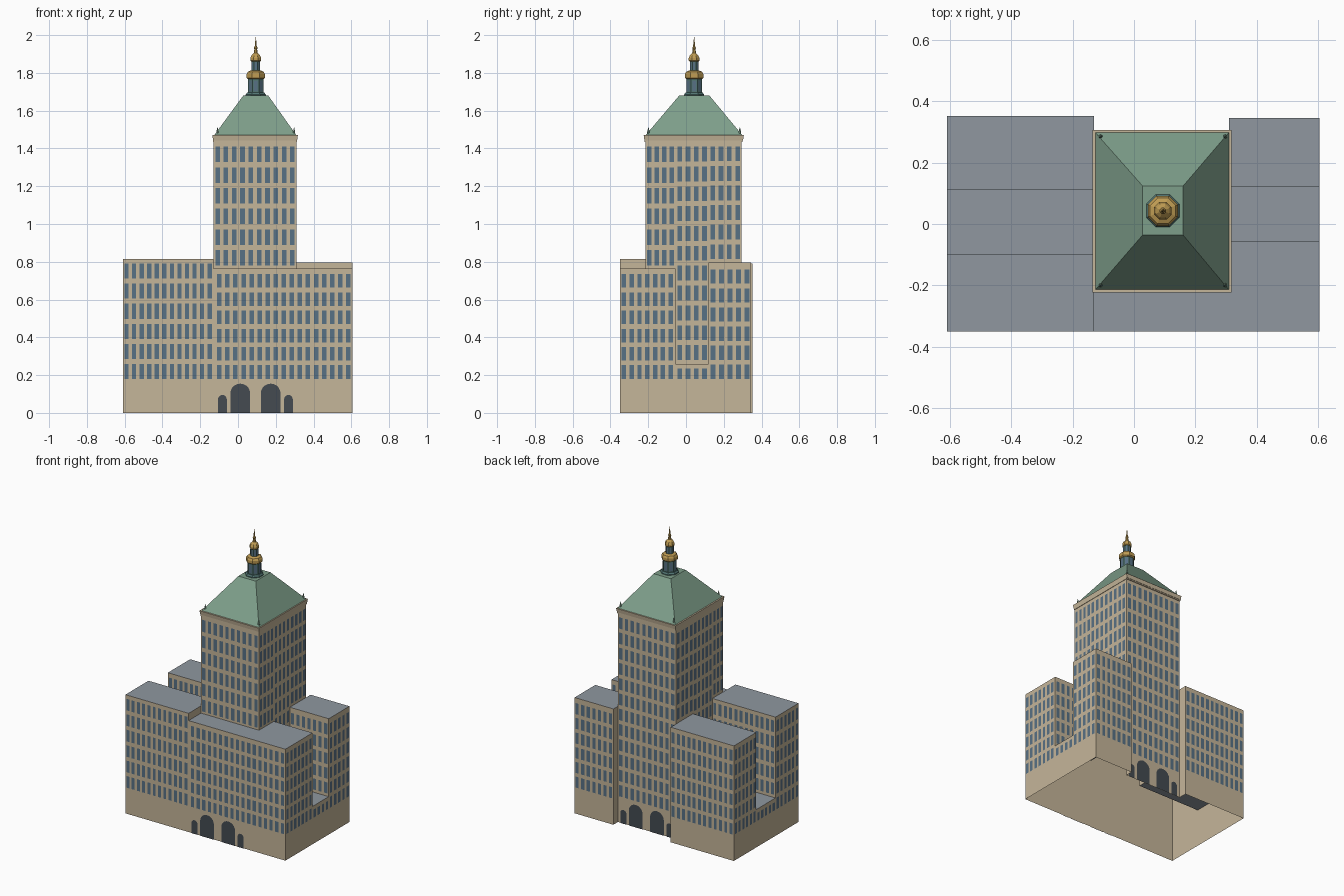
import bpy, bmesh
from math import pi, cos, sin
from mathutils import Vector, Matrix

if "Cube" in bpy.data.objects:
    bpy.data.objects.remove(bpy.data.objects["Cube"])


def material(name, rgb):
    m = bpy.data.materials.new(name)
    m.diffuse_color = [(c / 255) ** 2.2 for c in rgb] + [1]
    m.use_nodes = True
    m.node_tree.nodes["Principled BSDF"].inputs["Base Color"].default_value = m.diffuse_color
    return m


STONE = material("stone", (196, 180, 152))
SLATE = material("slate", (142, 150, 158))
GLASS = material("glass", (88, 112, 132))
DARK = material("dark", (70, 76, 82))
COPPER = material("copper", (125, 157, 137))
TEAL = material("teal", (84, 118, 116))
GOLD = material("gold", (190, 155, 84))


def finish(bm, name, *mats):
    me = bpy.data.meshes.new(name)
    bm.to_mesh(me)
    bm.free()
    for m in mats:
        me.materials.append(m)
    ob = bpy.data.objects.new(name, me)
    bpy.context.collection.objects.link(ob)
    return ob


def face(bm, pts, mat=0):
    f = bm.faces.new([bm.verts.new(p) for p in pts])
    f.material_index = mat


def frustum(name, lo, hi, mat):
    # lo and hi are rectangles (x0, x1, y0, y1, z)
    bm = bmesh.new()
    rings = [[bm.verts.new((x, y, z)) for x, y in ((a, c), (b, c), (b, d), (a, d))]
             for a, b, c, d, z in (lo, hi)]
    bm.faces.new(rings[0][::-1])
    bm.faces.new(rings[1])
    for i in range(4):
        j = (i + 1) % 4
        bm.faces.new((rings[0][i], rings[0][j], rings[1][j], rings[1][i]))
    return finish(bm, name, mat)


def turned(name, profile, x, y, mat, n=8):
    # faceted solid of revolution from (radius, z) points
    bm = bmesh.new()
    rings = [[bm.verts.new((x + r * cos((i + .5) * 2 * pi / n),
                            y + r * sin((i + .5) * 2 * pi / n), z)) for i in range(n)]
             for r, z in profile]
    bm.faces.new(rings[0][::-1])
    bm.faces.new(rings[-1])
    for a, b in zip(rings, rings[1:]):
        for i in range(n):
            j = (i + 1) % n
            bm.faces.new((a[i], a[j], b[j], b[i]))
    return finish(bm, name, mat)


# Building shell: outer skin of overlapping blocks, open underneath
X0, X1, X2, X3 = -.61, -.13, .31, .605
TY0, TY1 = -.215, .295
blocks = [(X0, X1, -.35, -.10, .815), (X0, X1, -.10, .11, .26), (X0, X1, .11, .352, .79),
          (X1, X3, -.35, -.055, .765), (X2, X3, -.055, .12, .26), (X2, X3, .12, .345, .795),
          (X1, X2, TY0, TY1, 1.44)]
xs = sorted({v for b in blocks for v in b[:2]})
ys = sorted({v for b in blocks for v in b[2:4]})


def height(i, j):
    if not (0 <= i < len(xs) - 1 and 0 <= j < len(ys) - 1):
        return 0
    x, y = (xs[i] + xs[i + 1]) / 2, (ys[j] + ys[j + 1]) / 2
    return max([b[4] for b in blocks if b[0] < x < b[1] and b[2] < y < b[3]], default=0)


bm = bmesh.new()
for i in range(len(xs) - 1):
    for j in range(len(ys) - 1):
        h = height(i, j)
        if not h:
            continue
        a, b, c, d = xs[i], xs[i + 1], ys[j], ys[j + 1]
        face(bm, [(a, c, h), (b, c, h), (b, d, h), (a, d, h)], 1)
        for (p, q), g in ((((a, c), (b, c)), height(i, j - 1)),
                          (((b, c), (b, d)), height(i + 1, j)),
                          (((b, d), (a, d)), height(i, j + 1)),
                          (((a, d), (a, c)), height(i - 1, j))):
            if g < h:
                face(bm, [(*p, g), (*q, g), (*q, h), (*p, h)])
bmesh.ops.remove_doubles(bm, verts=bm.verts, dist=1e-5)
bmesh.ops.dissolve_limit(bm, angle_limit=.01, verts=bm.verts, edges=bm.edges,
                         delimit={'MATERIAL'})
finish(bm, "building_shell", STONE, SLATE)


# Windows: grids of thin panes just off each wall
def windows(bm, p, q, z0, z1, cols, rows):
    p, q = Vector((*p, 0)), Vector((*q, 0))
    u = (q - p).normalized()
    off = u.cross(Vector((0, 0, 1))) * .002
    step = (q - p).length / cols
    rise = (z1 - z0) / (rows - .25)
    for c in range(cols):
        for r in range(rows):
            a = p + u * (step * (c + .22)) + off
            b = p + u * (step * (c + .78)) + off
            lo = Vector((0, 0, z0 + rise * r))
            hi = lo + Vector((0, 0, rise * .75))
            face(bm, [a + lo, b + lo, b + hi, a + hi])


bm = bmesh.new()
for wall in [
    # front
    ((X0, -.35), (X1, -.35), .18, .79, 12, 6),
    ((X1 + .01, -.35), (X3, -.35), .18, .735, 17, 6),
    ((X1, TY0), (X2, TY0), .78, 1.41, 10, 6),
    # right side
    ((X3, -.35), (X3, -.06), .18, .735, 7, 6),
    ((X3, -.055), (X3, .12), .18, .235, 4, 1),
    ((X3, .12), (X3, .345), .18, .76, 5, 6),
    ((X2, TY0), (X2, -.055), .78, 1.41, 4, 6),
    ((X2, -.055), (X2, .12), .28, 1.41, 4, 11),
    ((X2, .12), (X2, TY1), .815, 1.41, 4, 6),
    # back
    ((X3, .345), (X2, .345), .18, .76, 7, 6),
    ((X2, TY1), (X1, TY1), .18, 1.41, 10, 12),
    ((X1, .352), (X0, .352), .18, .76, 12, 6),
    # left side
    ((X0, .352), (X0, .11), .18, .76, 6, 6),
    ((X0, .11), (X0, -.10), .18, .235, 5, 1),
    ((X0, -.10), (X0, -.35), .18, .79, 6, 6),
    ((X1, TY1), (X1, .11), .815, 1.41, 4, 6),
    ((X1, .11), (X1, -.10), .28, 1.41, 5, 11),
    ((X1, -.10), (X1, TY0), .835, 1.41, 3, 6),
    # courtyard walls
    ((X1, -.10), (X0, -.10), .28, .79, 12, 5),
    ((X0, .11), (X1, .11), .28, .76, 12, 5),
    ((X3, -.055), (X2, -.055), .28, .735, 7, 5),
    ((X2, .12), (X3, .12), .28, .76, 7, 5),
]:
    windows(bm, *wall)
finish(bm, "windows", GLASS)

# Arched doorways, front and back
bm = bmesh.new()
for y, s in ((-.353, 1), (TY1 + .003, -1)):
    for cx, w, top in ((-.0825, .046, .095), (.012, .105, .155),
                       (.173, .105, .155), (.267, .046, .095)):
        r = w / 2
        pts = [(cx - r, y, 0), (cx + r, y, 0)]
        pts += [(cx + r * cos(k * pi / 10), y, top - r + r * sin(k * pi / 10))
                for k in range(11)]
        face(bm, pts[::s])
finish(bm, "doorways", DARK)

# Cornices and hipped copper roof
frustum("cornice_lower", (-.132, .313, -.219, .3, 1.435), (-.132, .313, -.219, .3, 1.443), STONE)
frustum("cornice", (-.132, .313, -.22, .302, 1.443), (-.136, .317, -.224, .306, 1.47), STONE)
frustum("tower_roof", (-.126, .309, -.214, .298, 1.47), (.028, .16, -.036, .124, 1.68), COPPER)

# Corner finials
CX, CY = .094, .043
for sx in (-1, 1):
    for sy in (-1, 1):
        turned("corner_finial", [(.007, 1.468), (.007, 1.485), (.001, 1.512)],
               CX + sx * .203, CY + sy * .242, COPPER, 6)

# Lantern and spire
turned("lantern_base", [(.058, 1.675), (.058, 1.685), (.05, 1.695)], CX, CY, TEAL)
turned("lower_lantern", [(.044, 1.69), (.044, 1.775)], CX, CY, TEAL)
turned("lower_dome", [(.046, 1.768), (.053, 1.774), (.053, 1.793), (.045, 1.806),
                      (.03, 1.812)], CX, CY, GOLD)
turned("upper_lantern", [(.025, 1.808), (.025, 1.87)], CX, CY, TEAL)
turned("upper_dome", [(.026, 1.86), (.031, 1.865), (.031, 1.878), (.024, 1.893), (.011, 1.905),
                      (.008, 1.925), (.011, 1.932), (.006, 1.94), (.0008, 1.99)], CX, CY, GOLD)
bm = bmesh.new()
for r, z0, z1 in ((.044, 1.705, 1.758), (.025, 1.818, 1.855)):
    ring = [(CX + r * cos((k + .5) * pi / 4), CY + r * sin((k + .5) * pi / 4)) for k in range(8)]
    for k in range(8):
        windows(bm, ring[k], ring[(k + 1) % 8], z0, z1, 1, 1)
finish(bm, "lantern_windows", GLASS)
